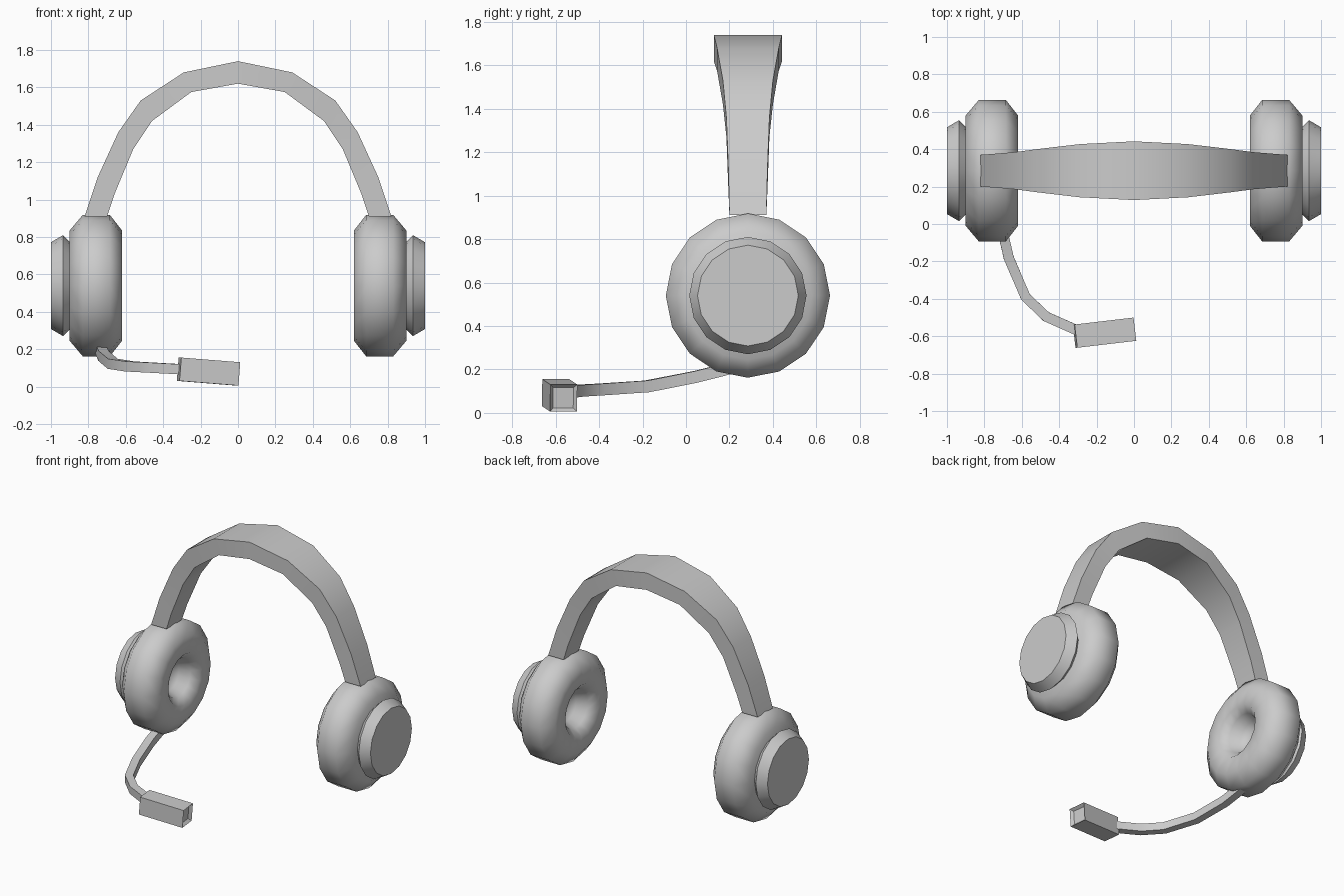
import bpy, bmesh, math
from mathutils import Vector

cube = bpy.data.objects.get("Cube")
if cube:
    bpy.data.objects.remove(cube, do_unlink=True)

# Single material
grey = bpy.data.materials.new("plain_grey")
grey.use_nodes = True
colour = (0.6, 0.6, 0.6, 1)
grey.diffuse_color = colour
grey.node_tree.nodes["Principled BSDF"].inputs["Base Color"].default_value = colour

CUP_Y, CUP_Z, SIDES = 0.285, 0.54, 16


def finish(name, bm, angle=58):
    bmesh.ops.remove_doubles(bm, verts=bm.verts, dist=1e-5)
    bmesh.ops.recalc_face_normals(bm, faces=bm.faces)
    mesh = bpy.data.meshes.new(name)
    bm.to_mesh(mesh)
    bm.free()
    mesh.materials.append(grey)
    obj = bpy.data.objects.new(name, mesh)
    bpy.context.collection.objects.link(obj)
    bpy.ops.object.select_all(action="DESELECT")
    obj.select_set(True)
    bpy.context.view_layer.objects.active = obj
    bpy.ops.object.shade_smooth_by_angle(angle=math.radians(angle))
    return obj


def skin(bm, rings):
    """Bridge a row of vertex rings and close both ends."""
    rows = [[bm.verts.new(p) for p in ring] for ring in rings]
    n = len(rows[0])
    for a, b in zip(rows, rows[1:]):
        for i in range(n):
            j = (i + 1) % n
            bm.faces.new((a[i], a[j], b[j], b[i]))
    return bm.faces.new(rows[0]), bm.faces.new(rows[-1])


def lathe(name, profile, side):
    """Revolve (x, radius) points about the ear axis."""
    bm = bmesh.new()
    rings = []
    for x, r in profile:
        angles = [math.tau * i / SIDES for i in range(SIDES)]
        rings.append([(side * x, CUP_Y + r * math.sin(a), CUP_Z + r * math.cos(a))
                      for a in angles])
    skin(bm, rings)
    finish(name, bm)


def square_sweep(bm, path, half):
    """Square bar along a path, kept upright."""
    pts = [Vector(p) for p in path]
    rings = []
    for i, p in enumerate(pts):
        t = (pts[min(i + 1, len(pts) - 1)] - pts[max(i - 1, 0)]).normalized()
        s = t.cross(Vector((0, 0, 1))).normalized()
        u = s.cross(t)
        rings.append([p + half * (a * s + b * u)
                      for a, b in ((-1, -1), (1, -1), (1, 1), (-1, 1))])
    return skin(bm, rings)


# Ear cushions with a hollow inner face, and outer caps
cushion = [(0.77, 0.02), (0.765, 0.06), (0.735, 0.105), (0.665, 0.135), (0.62, 0.18),
           (0.62, 0.295), (0.685, 0.378), (0.83, 0.378), (0.9, 0.295), (0.9, 0.1)]
cap = [(0.88, 0.215), (0.9, 0.235), (0.935, 0.27), (1.0, 0.232)]
for label, side in (("left", 1), ("right", -1)):
    lathe(label + "_ear_cushion", cushion, side)
    lathe(label + "_ear_cap", cap, side)

# Headband: outer x, z, inner x, z, half depth
half_band = [(0.82, 0.91, 0.70, 0.91, 0.085), (0.75, 1.12, 0.66, 1.03, 0.09),
             (0.64, 1.36, 0.56, 1.27, 0.099), (0.52, 1.53, 0.46, 1.42, 0.115),
             (0.29, 1.68, 0.25, 1.575, 0.142), (0, 1.74, 0, 1.62, 0.157)]
mirrored = [(-a, b, -c, d, h) for a, b, c, d, h in reversed(half_band[:-1])]
bm = bmesh.new()
skin(bm, [[(ox, CUP_Y - h, oz), (ox, CUP_Y + h, oz), (ix, CUP_Y + h, iz), (ix, CUP_Y - h, iz)]
          for ox, oz, ix, iz, h in half_band + mirrored])
finish("headband", bm, 45)

# Microphone boom
bm = bmesh.new()
square_sweep(bm, [(-0.74, 0.24, 0.215), (-0.72, 0.04, 0.165), (-0.67, -0.18, 0.122),
                  (-0.58, -0.39, 0.108), (-0.47, -0.495, 0.102), (-0.29, -0.575, 0.092)], 0.027)
finish("microphone_boom", bm, 50)

# Microphone with a recessed tip
bm = bmesh.new()
back, tip = square_sweep(bm, [(-0.315, -0.6, 0.093), (0, -0.563, 0.068)], 0.0625)
bmesh.ops.recalc_face_normals(bm, faces=bm.faces)
bmesh.ops.inset_individual(bm, faces=[tip], thickness=0.022, depth=-0.02)
finish("microphone", bm, 50)
